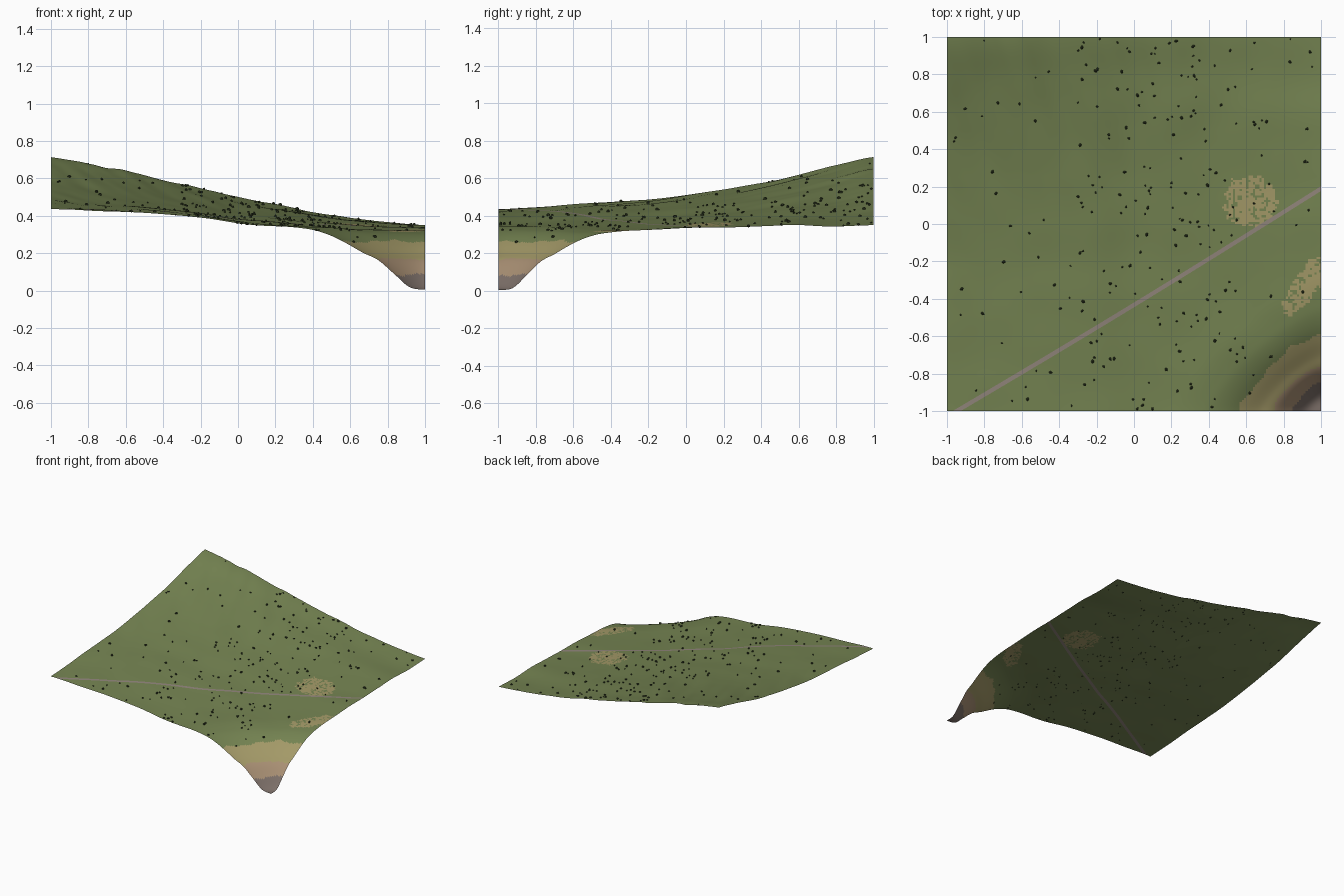
import bpy, bmesh, math, random
from mathutils import Vector, Matrix, noise

random.seed(4)
cube = bpy.data.objects.get("Cube")
if cube:
    bpy.data.objects.remove(cube, do_unlink=True)


def material(name, rgb):
    """Flat material from 0-255 display values."""
    lin = [((c / 255 + 0.055) / 1.055) ** 2.4 for c in rgb] + [1]
    m = bpy.data.materials.new(name)
    m.use_nodes = True
    m.diffuse_color = lin
    bsdf = m.node_tree.nodes["Principled BSDF"]
    bsdf.inputs["Base Color"].default_value = lin
    bsdf.inputs["Roughness"].default_value = 0.9
    return m


GRASS, SAND, CLAY, ROCK, TRACK = range(5)
ground_colours = [
    material("grass green", (117, 132, 82)),
    material("dry sand", (164, 154, 104)),
    material("pink clay", (168, 143, 115)),
    material("grey rock", (124, 111, 104)),
    material("dirt track", (146, 134, 124)),
]
bush_colour = material("bush dark green", (52, 62, 38))

# Edge heights, evenly spaced from -1 to 1, without the ravine
FRONT = [.435, .427, .42, .41, .39, .36, .345, .335, .32, .31, .30]
BACK = [.715, .675, .64, .59, .55, .50, .465, .42, .39, .365, .35]
LEFT = [.435, .445, .46, .475, .485, .51, .54, .575, .62, .67, .715]
RIGHT = [.30, .305, .31, .315, .325, .335, .337, .345, .35, .342, .35]
# Ravine depth by distance from its corner, up to 0.75
RAVINE = [.295, .287, .22, .15, .112, .07, .035, .013, .004, 0, 0]


def curve(points, t):
    """Smooth curve through evenly spaced values, t from 0 to 1."""
    last = len(points) - 1
    f = min(max(t, 0), 1) * last
    i = min(int(f), last - 1)
    f -= i
    a, b, c, d = (points[min(max(i + k, 0), last)] for k in (-1, 0, 1, 2))
    return b + f * ((c - a) + f * ((2*a - 5*b + 4*c - d) + f * (3*(b - c) + d - a))) / 2


def mix(a, b, t):
    return a + (b - a) * t


def height(x, y):
    u, v = (x + 1) / 2, (y + 1) / 2
    # Blend the four edges into one surface
    z = mix(curve(FRONT, u), curve(BACK, u), v) + mix(curve(LEFT, v), curve(RIGHT, v), u)
    z -= mix(mix(FRONT[0], FRONT[-1], u), mix(BACK[0], BACK[-1], u), v)
    # Ravine in the front corner
    a, b = max(1 - x, 0) * 0.9, max(1 + y, 0)
    z -= curve(RAVINE, (a ** 1.3 + b ** 1.3) ** (1 / 1.3) / 0.75)
    # Gullies running down the high corner, gentle ripples elsewhere
    slope = max(0, min(1, (y - x) / 1.6))
    z += 0.010 * slope * noise.noise(Vector((x * 9 + y * 4, y * 1.5 - x, 0)))
    z += 0.004 * noise.noise(Vector((x * 4, y * 4, 3)))
    return max(z, 0)


def track_line(x):
    return 0.61 * (x + 0.95) - 1 - 0.012 * math.cos(x * math.pi / 2)


def in_patch(x, y, cx, cy, rx, ry, turn):
    """Dry, cracked patch with a ragged rim."""
    dx, dy = x - cx, y - cy
    px = (dx * math.cos(turn) + dy * math.sin(turn)) / rx
    py = (dy * math.cos(turn) - dx * math.sin(turn)) / ry
    r = math.hypot(px, py)
    rim = noise.noise(Vector((x * 22, y * 22, 1)))
    crack = abs(noise.noise(Vector((x * 28, y * 28, 7))))
    return r + 0.25 * rim < 1 and crack > 0.09 * min(1, r * 2)


def ground_colour(c):
    if abs(c.y - track_line(c.x)) < HALF_TRACK:
        return TRACK
    level = c.z + 0.018 * noise.noise(Vector((c.x * 9, c.y * 9, 5)))
    if c.x > 0.3 and c.y < -0.4:
        for limit, index in ((0.085, ROCK), (0.165, CLAY), (0.262, SAND)):
            if level < limit:
                return index
    if in_patch(c.x, c.y, 0.62, 0.12, 0.14, 0.14, 0):
        return SAND
    if in_patch(c.x, c.y, 0.92, -0.33, 0.19, 0.07, 0.95):
        return SAND
    return GRASS


def add_object(name, bm, materials, smooth):
    mesh = bpy.data.meshes.new(name)
    for f in bm.faces:
        f.smooth = smooth
    bm.to_mesh(mesh)
    bm.free()
    for m in materials:
        mesh.materials.append(m)
    obj = bpy.data.objects.new(name, mesh)
    bpy.context.collection.objects.link(obj)
    return obj


# Ground sheet, cut along both sides of the track
HALF_TRACK = 0.013
bm = bmesh.new()
bmesh.ops.create_grid(bm, x_segments=170, y_segments=170, size=1)
for v in bm.verts:
    v.co.y -= track_line(v.co.x)
for side in (-HALF_TRACK, HALF_TRACK):
    bmesh.ops.bisect_plane(bm, geom=bm.verts[:] + bm.edges[:] + bm.faces[:],
                           plane_co=(0, side, 0), plane_no=(0, 1, 0))
for v in bm.verts:
    v.co.y += track_line(v.co.x)
    v.co.z = height(v.co.x, v.co.y)
for f in bm.faces:
    f.material_index = ground_colour(f.calc_center_median())
add_object("ground", bm, ground_colours, True)


def bush_chance(x, y):
    if x < -0.3 and y > 0.0:
        return 0.1
    if x < -0.3:
        return 0.45
    if x > 0.55:
        return 0.3 if y < 0.8 else 0.5
    return 0.85


# Scattered bushes
bm = bmesh.new()
count = 0
while count < 240:
    x, y = random.uniform(-0.99, 0.99), random.uniform(-0.99, 0.99)
    if random.random() > bush_chance(x, y) or abs(y - track_line(x)) < 0.025:
        continue
    r = random.uniform(0.005, 0.0105)
    place = Matrix.Translation((x, y, height(x, y) + r * 0.4))
    spin = Matrix.Rotation(random.uniform(0, math.tau), 4, 'Z')
    bmesh.ops.create_icosphere(bm, subdivisions=1, radius=r,
                               matrix=place @ spin @ Matrix.Diagonal((1.1, 0.8, 0.9, 1)))
    count += 1
add_object("bushes", bm, [bush_colour], False)
